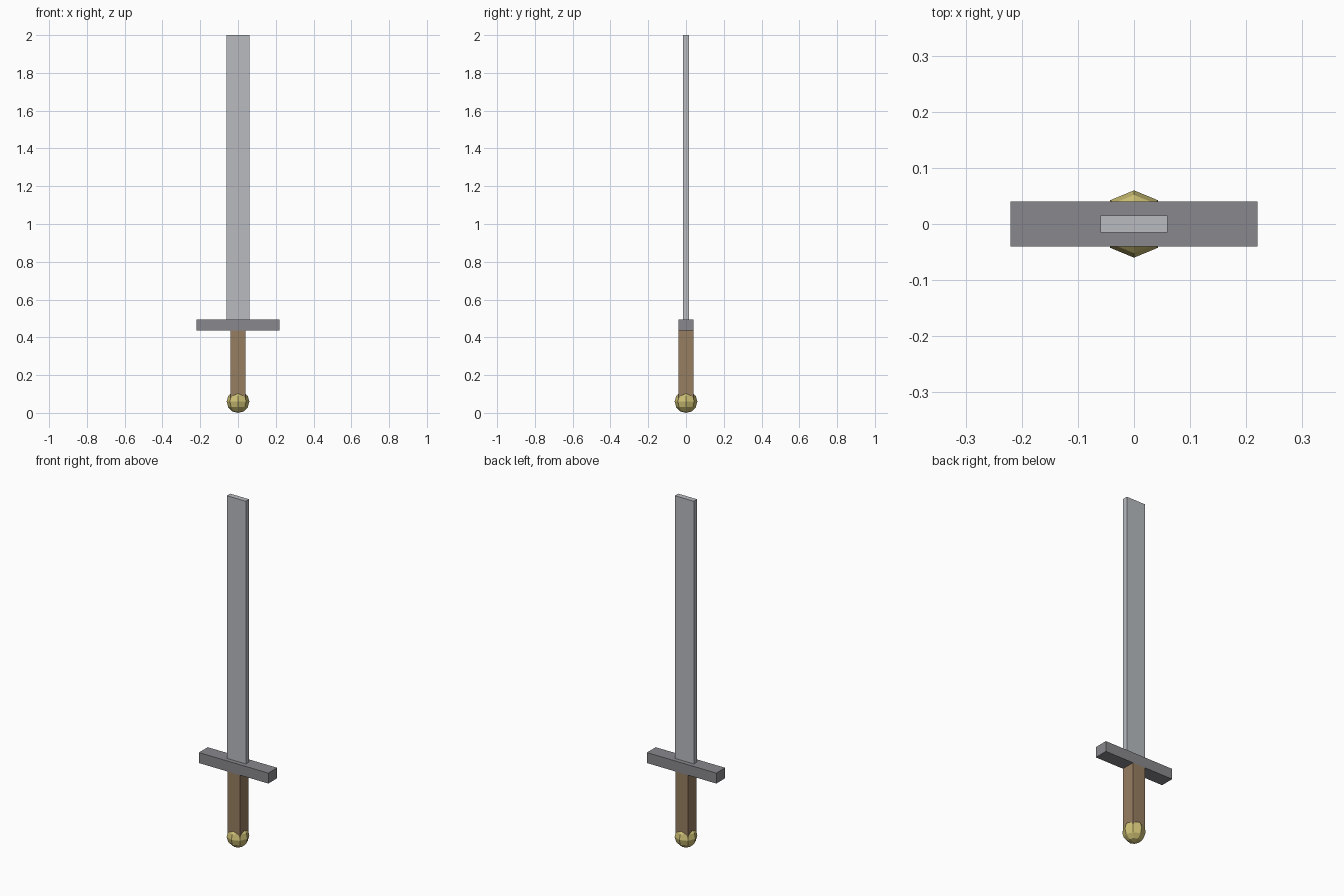
import bpy

if "Cube" in bpy.data.objects:
    bpy.data.objects.remove(bpy.data.objects["Cube"])


def material(name, rgb):
    m = bpy.data.materials.new(name)
    m.diffuse_color = (*rgb, 1.0)
    m.use_nodes = True
    m.node_tree.nodes["Principled BSDF"].inputs["Base Color"].default_value = m.diffuse_color
    return m


def box(name, width, depth, z0, z1, mat):
    bpy.ops.mesh.primitive_cube_add(size=1, location=(0, 0, (z0 + z1) / 2))
    ob = bpy.context.object
    ob.name = name
    ob.scale = (width, depth, z1 - z0)
    bpy.ops.object.transform_apply(location=False, rotation=False, scale=True)
    ob.data.materials.append(mat)
    return ob


steel = material("pale steel", (0.48, 0.50, 0.53))
iron = material("dark iron", (0.25, 0.25, 0.27))
leather = material("brown leather", (0.31, 0.21, 0.12))
brass = material("brass", (0.62, 0.53, 0.18))

# Blade, crossguard and square grip
box("blade", 0.12, 0.03, 0.495, 2.0, steel)
box("crossguard", 0.44, 0.08, 0.435, 0.495, iron)
box("grip", 0.08, 0.08, 0.06, 0.435, leather)

# Faceted ball pommel, its upper half wrapping the end of the grip
bpy.ops.mesh.primitive_uv_sphere_add(segments=8, ring_count=6, radius=0.06,
                                     location=(0, 0, 0.06))
pommel = bpy.context.object
pommel.name = "pommel"
pommel.data.materials.append(brass)
